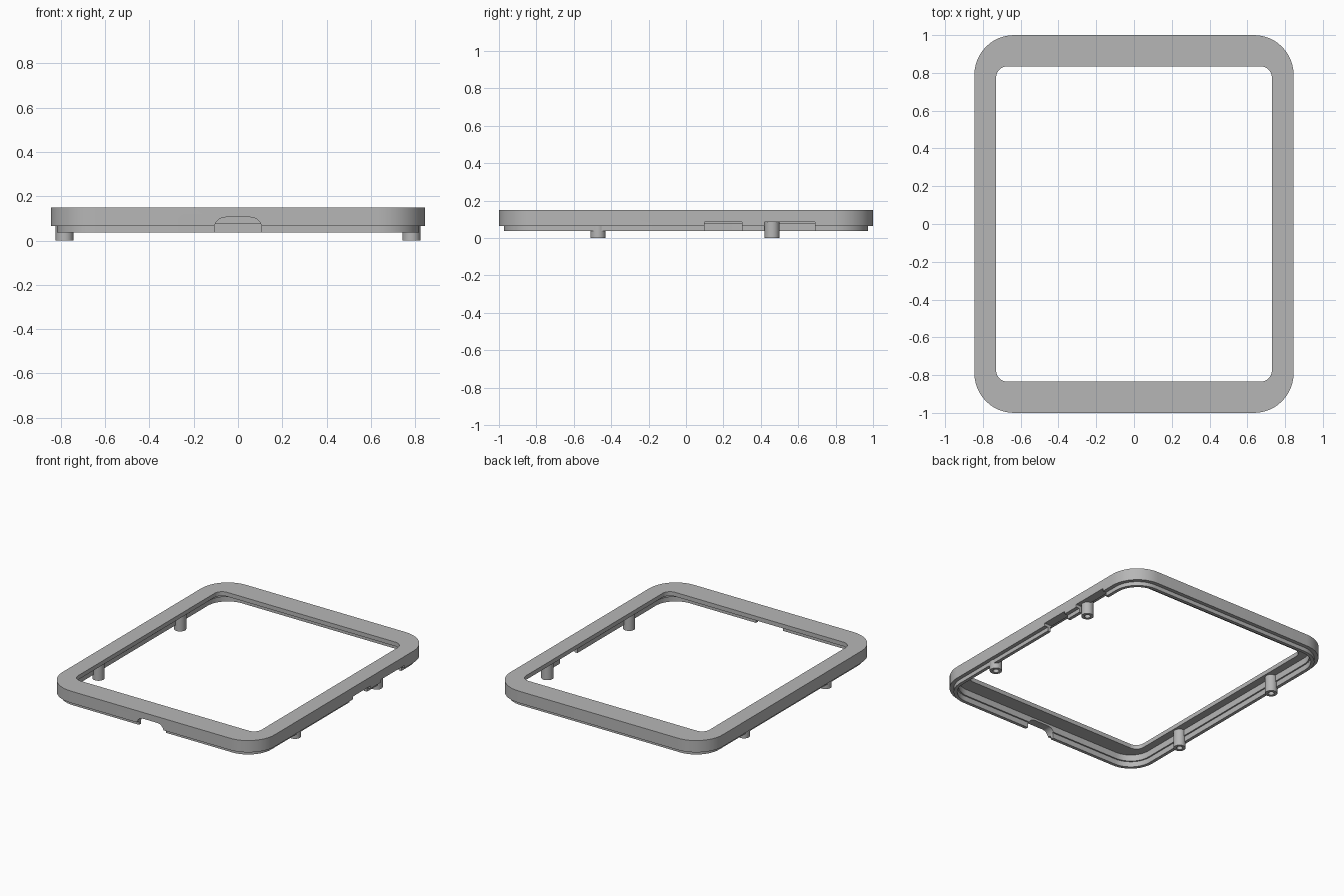
import bpy, bmesh, math
from mathutils import Vector

cube = bpy.data.objects.get("Cube")
if cube:
    bpy.data.objects.remove(cube, do_unlink=True)

grey = bpy.data.materials.new("plain grey")
grey.use_nodes = True
colour = (0.47, 0.47, 0.47, 1)
grey.diffuse_color = colour
grey.node_tree.nodes["Principled BSDF"].inputs["Base Color"].default_value = colour

HALF_X, HALF_Y, CORNER = 0.845, 1.0, 0.21


def rounded_ring(hx, hy, r, z, steps=12):
    """Points of a rounded rectangle at height z."""
    pts = []
    for quarter, (sx, sy) in enumerate([(1, 1), (-1, 1), (-1, -1), (1, -1)]):
        for i in range(steps + 1):
            a = math.pi / 2 * (quarter + i / steps)
            pts.append(Vector((sx * (hx - r) + r * math.cos(a),
                               sy * (hy - r) + r * math.sin(a), z)))
    return pts


def inset_ring(d, z):
    return rounded_ring(HALF_X - d, HALF_Y - d, CORNER - d, z)


def circle_ring(r, z, n=32):
    return [Vector((r * math.cos(2 * math.pi * i / n),
                    r * math.sin(2 * math.pi * i / n), z)) for i in range(n)]


def loft(name, rings, closed=False, location=(0, 0, 0)):
    """Skin rings in order; either loop back to the first or cap both ends."""
    bm = bmesh.new()
    loops = [[bm.verts.new(p) for p in ring] for ring in rings]
    n = len(loops[0])
    pairs = list(zip(loops, loops[1:]))
    if closed:
        pairs.append((loops[-1], loops[0]))
    else:
        bm.faces.new(loops[0])
        bm.faces.new(loops[-1])
    for a, b in pairs:
        for i in range(n):
            j = (i + 1) % n
            bm.faces.new((a[i], a[j], b[j], b[i]))
    bmesh.ops.recalc_face_normals(bm, faces=bm.faces)
    mesh = bpy.data.meshes.new(name)
    bm.to_mesh(mesh)
    bm.free()
    mesh.materials.append(grey)
    obj = bpy.data.objects.new(name, mesh)
    obj.location = location
    bpy.context.collection.objects.link(obj)
    return obj


def activate(obj):
    bpy.ops.object.select_all(action='DESELECT')
    obj.select_set(True)
    bpy.context.view_layer.objects.active = obj


def cut(target, cutter):
    cutter.hide_render = True
    mod = target.modifiers.new("cut", 'BOOLEAN')
    mod.operation, mod.solver, mod.object = 'DIFFERENCE', 'EXACT', cutter
    activate(target)
    bpy.ops.object.modifier_apply(modifier=mod.name)
    bpy.data.objects.remove(cutter, do_unlink=True)


# Bezel: flat face plate, outer wall and a recessed lip below it
OPEN = (0.73, 0.835, 0.06)
bezel = loft("bezel_frame", [
    rounded_ring(*OPEN, 0.15),
    inset_ring(0, 0.15),
    inset_ring(0, 0.065),
    inset_ring(0.027, 0.065),
    inset_ring(0.027, 0.037),
    inset_ring(0.05, 0.037),
    inset_ring(0.05, 0.075),
    inset_ring(0.06, 0.075),
    inset_ring(0.06, 0.12),
    rounded_ring(*OPEN, 0.12),
], closed=True)

# Rounded cable notch in the front wall
notch = loft("notch_cutter", [rounded_ring(0.107, 0.105, 0.05, z) for z in (-0.1, 0.1)],
             location=(0, -1, 0))
notch.rotation_euler.x = math.pi / 2
cut(bezel, notch)

# Square slots in the left wall
for y0, y1 in ((0.1, 0.3), (0.42, 0.69)):
    bpy.ops.mesh.primitive_cube_add(size=1, location=(0.83, (y0 + y1) / 2, 0.0425))
    slot = bpy.context.object
    slot.name = "slot_cutter"
    slot.scale = (0.16, y1 - y0, 0.085)
    cut(bezel, slot)

# Hollow screw posts hanging from the plate
posts = []
for side, x in (("left", 0.783), ("right", -0.783)):
    for end, y in (("front", -0.47), ("back", 0.46)):
        posts.append(loft(f"screw_post_{end}_{side}", [
            circle_ring(0.04, 0.122),
            circle_ring(0.04, 0),
            circle_ring(0.02, 0),
            circle_ring(0.02, 0.08),
        ], location=(x, y, 0)))

for obj in [bezel] + posts:
    activate(obj)
    bpy.ops.object.shade_smooth_by_angle(angle=math.radians(30))
